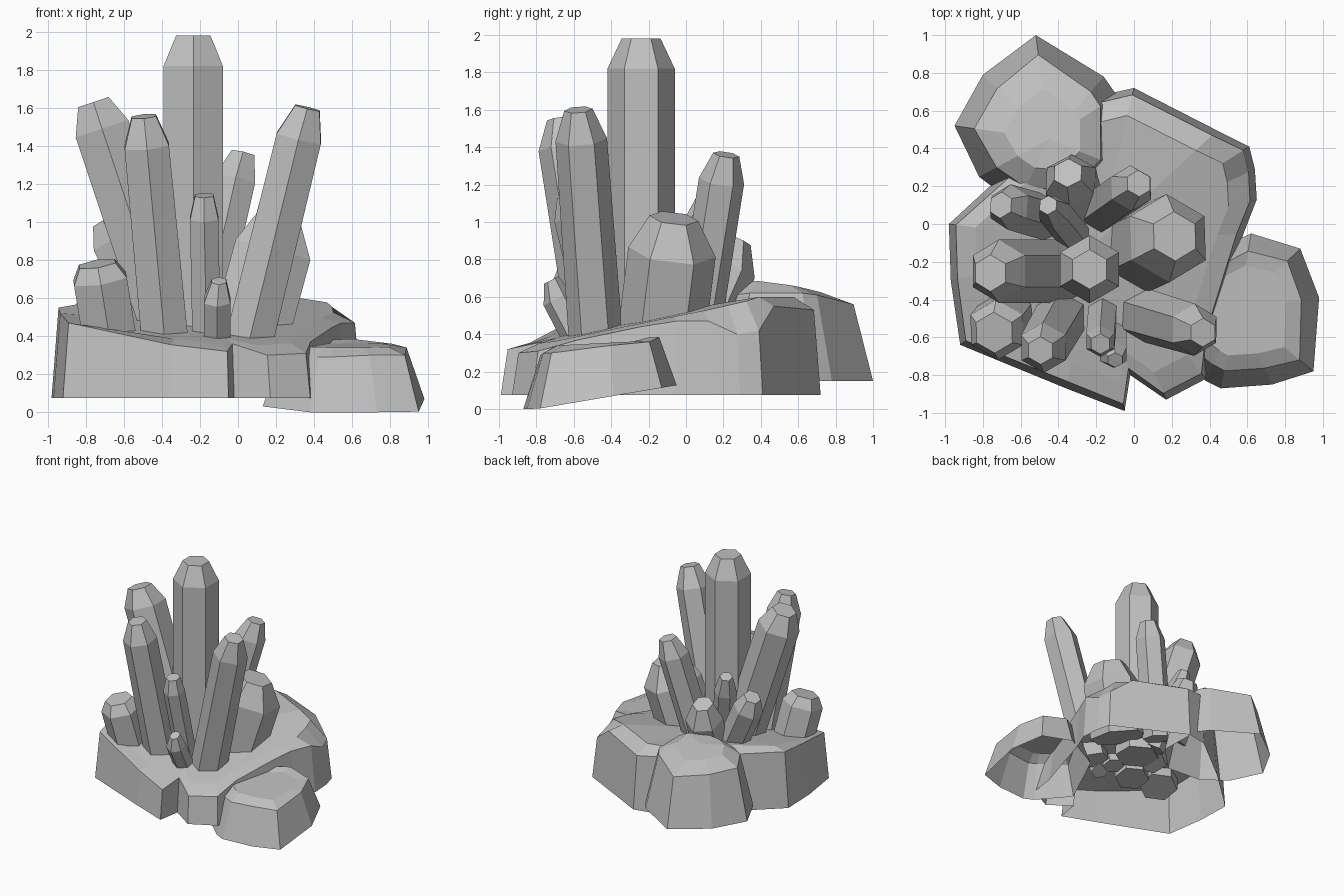
import bpy
import bmesh
from math import pi, cos, sin
from mathutils import Vector

cube = bpy.data.objects.get("Cube")
if cube:
    bpy.data.objects.remove(cube)

GREY = (0.53, 0.53, 0.53, 1.0)
stone = bpy.data.materials.new("stone grey")
stone.use_nodes = True
stone.diffuse_color = GREY
stone.node_tree.nodes["Principled BSDF"].inputs["Base Color"].default_value = GREY


def finish(name, bm):
    """Turn a bmesh into a flat shaded grey object."""
    mesh = bpy.data.meshes.new(name)
    bm.to_mesh(mesh)
    bm.free()
    mesh.materials.append(stone)
    obj = bpy.data.objects.new(name, mesh)
    bpy.context.collection.objects.link(obj)


def bridge(bm, lower, upper):
    """Join two rings of equal size with quads."""
    count = len(lower)
    for i in range(count):
        j = (i + 1) % count
        bm.faces.new((lower[i], lower[j], upper[j], upper[i]))


def rock(name, outline, centre, inset, bottom, crown, ring_scale):
    """Open-bottomed boulder: sloping wall, rim, inner ring and crown."""
    bm = bmesh.new()
    mid = Vector(centre)
    foot, rim, ring = [], [], []
    for x, y, z in outline:
        p = Vector((x, y))
        edge = p + (mid - p).normalized() * inset
        inner = mid.lerp(edge, ring_scale)
        foot.append(bm.verts.new((x, y, bottom(y))))
        rim.append(bm.verts.new((*edge, z)))
        ring.append(bm.verts.new((*inner, crown(*inner))))
    bridge(bm, foot, rim)
    bridge(bm, rim, ring)
    top = bm.verts.new((*mid, crown(*mid)))
    for i, v in enumerate(ring):
        bm.faces.new((v, ring[(i + 1) % len(ring)], top))
    finish(name, bm)


def crystal(name, base, shoulder, tip, radius, flare=1.0, point=0.58):
    """Leaning six-sided shard with a tapered, flat-cut end."""
    bm = bmesh.new()
    base, shoulder, tip = Vector(base), Vector(shoulder), Vector(tip)
    axis = (shoulder - base).normalized()
    side = Vector((0, 1, 0))
    side = (side - axis * side.dot(axis)).normalized()
    cross = axis.cross(side)
    rings = []
    for at, r in ((base, radius * flare), (shoulder, radius), (tip, radius * point)):
        rings.append([bm.verts.new(at + (side * cos(i * pi / 3) + cross * sin(i * pi / 3)) * r)
                      for i in range(6)])
    bridge(bm, rings[0], rings[1])
    bridge(bm, rings[1], rings[2])
    bm.faces.new(rings[0][::-1])
    bm.faces.new(rings[2])
    finish(name, bm)


# Boulders, counter-clockwise outlines of (x, y, rim height)
rock("main_rock",
     [(-.05, -.99, .32), (-.02, -.8, .36), (.17, -.93, .3), (.38, -.82, .31),
      (.41, -.6, .37), (.52, -.25, .44), (.58, -.05, .47), (.65, .13, .47),
      (.64, .29, .4), (.61, .41, .42), (.44, .495, .55), (0, .72, .53),
      (-.18, .68, .55), (-.6, .35, .55), (-.98, 0, .55), (-.97, -.3, .52),
      (-.92, -.64, .47), (-.36, -.87, .355)],
     (-.2, -.1), .037, lambda y: .075,
     lambda x, y: min(.6, .53 + .22 * y - .05 * x), .86)

rock("right_rock",
     [(.13, -.62, .28), (.38, -.83, .29), (.46, -.87, .29), (.73, -.85, .3),
      (.95, -.78, .3), (.98, -.39, .34), (.88, -.13, .36), (.62, -.05, .385),
      (.3, -.2, .38)],
     (.55, -.45), .095, lambda y: max(0, .17 * (y + .8)),
     lambda x, y: .375 + .05 * y, .75)

rock("back_rock",
     [(-.09, .68, .62), (-.16, .78, .61), (-.52, 1, .56), (-.8, .79, .57),
      (-.95, .52, .58), (-.82, .25, .59), (-.62, .1, .58), (-.3, .08, .6),
      (-.08, .3, .62)],
     (-.45, .45), .105, lambda y: .15,
     lambda x, y: .675 - .13 * abs(y - .36) + .08 * (x + .45), .6)

# Tall crystals
crystal("centre_crystal", (-.235, -.24, .38), (-.235, -.24, 1.82), (-.235, -.24, 1.98), .18)
crystal("left_tall_crystal", (-.35, -.25, .4), (-.715, -.25, 1.49), (-.76, -.26, 1.63), .168)
crystal("front_tall_crystal", (-.38, -.48, .33), (-.48, -.655, 1.4), (-.495, -.67, 1.555), .135, 1.05, .55)
crystal("right_tall_crystal", (.05, -.48, .34), (.32, -.56, 1.44), (.365, -.575, 1.6), .138, 1.05, .55)
crystal("back_tall_crystal", (-.2, .06, .4), (-.015, .19, 1.22), (.025, .215, 1.36), .122)

# Short crystals
crystal("front_thin_crystal", (-.165, -.46, .36), (-.178, -.62, 1.02), (-.178, -.635, 1.14), .086, 1, .65)
crystal("front_tiny_crystal", (-.11, -.56, .34), (-.11, -.69, .59), (-.1, -.72, .69), .08, 1, .55)
crystal("left_low_crystal", (-.67, -.49, .36), (-.725, -.56, .7), (-.74, -.575, .78), .162, 1, .68)
crystal("right_broad_crystal", (.06, -.13, .4), (.18, -.075, .84), (.215, -.065, 1.02), .235, 1, .56)
crystal("back_low_crystal", (-.3, .08, .42), (-.335, .23, .76), (-.35, .27, .91), .15, 1, .55)
crystal("left_back_crystal", (-.42, .02, .42), (-.66, .09, .89), (-.705, .1, 1.0), .122)
crystal("hidden_thin_crystal", (-.29, -.1, .4), (-.42, .06, .96), (-.455, .1, 1.11), .09)
